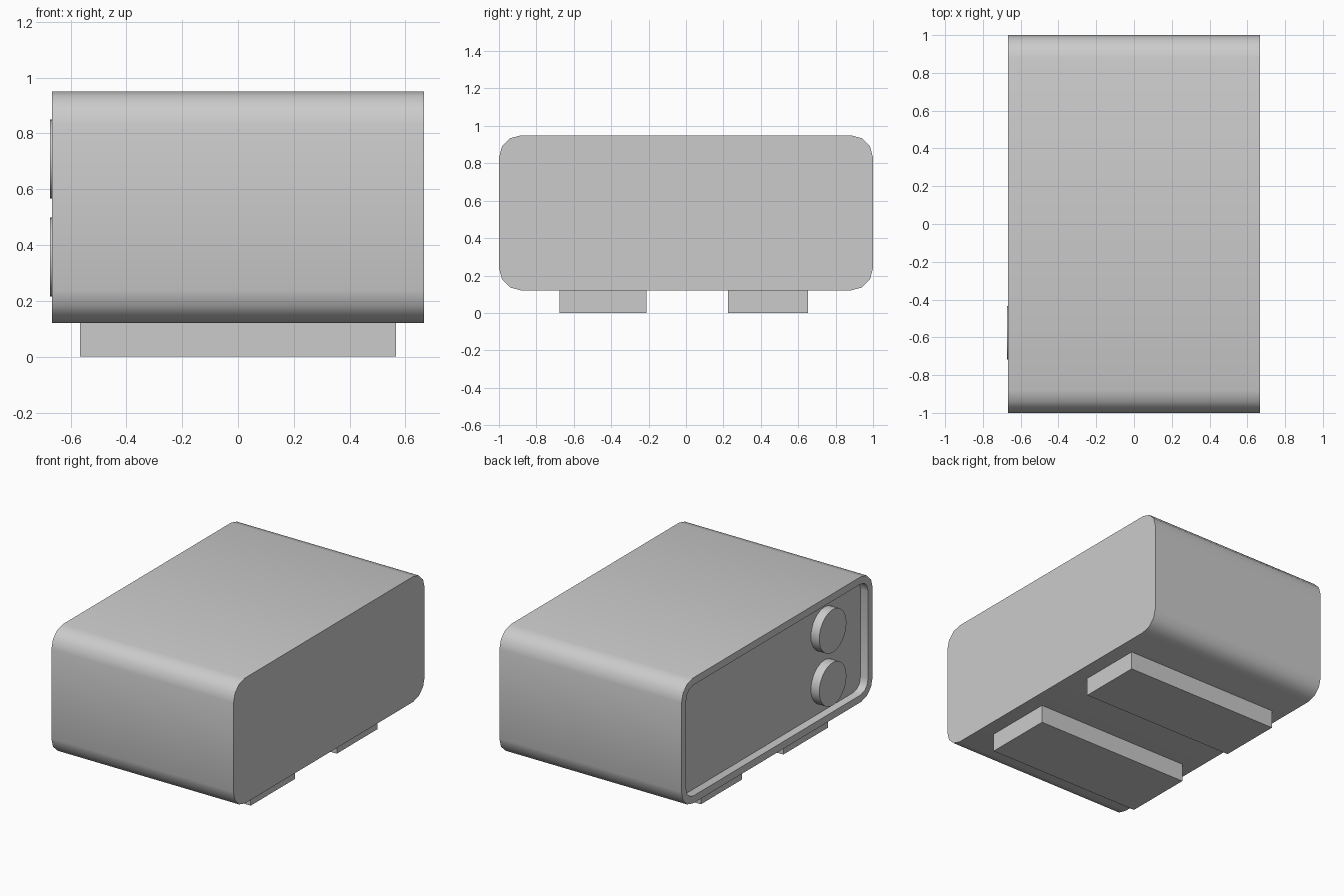
import bpy, bmesh
from math import radians, pi
from mathutils import Matrix, Vector

if "Cube" in bpy.data.objects:
    bpy.data.objects.remove(bpy.data.objects["Cube"])


def finish(name, bm):
    bmesh.ops.recalc_face_normals(bm, faces=bm.faces)
    mesh = bpy.data.meshes.new(name)
    bm.to_mesh(mesh)
    bm.free()
    obj = bpy.data.objects.new(name, mesh)
    bpy.context.collection.objects.link(obj)
    bpy.ops.object.select_all(action='DESELECT')
    obj.select_set(True)
    bpy.context.view_layer.objects.active = obj
    bpy.ops.object.shade_smooth_by_angle(angle=radians(40))
    return obj


def box(lo, hi):
    lo, hi = Vector(lo), Vector(hi)
    bm = bmesh.new()
    bmesh.ops.create_cube(bm, size=1, matrix=Matrix.Translation((lo + hi) / 2)
                          @ Matrix.Diagonal((*(hi - lo), 1)))
    return bm


# Case: box with its four long edges rounded
bm = box((-0.667, -1, 0.12), (0.667, 1, 0.95))
long_edges = [e for e in bm.edges
              if abs(e.verts[0].co.x - e.verts[1].co.x) > 1]
bmesh.ops.bevel(bm, geom=long_edges, offset=0.12, offset_type='OFFSET',
                segments=3, profile=0.5, affect='EDGES')

# Recessed control panel on the -x end, inside a thin rim
bm.normal_update()
panel = min(bm.faces, key=lambda f: f.calc_center_median().x)
bmesh.ops.inset_region(bm, faces=[panel], thickness=0.048, use_even_offset=True)
recess = bmesh.ops.extrude_discrete_faces(bm, faces=[panel])['faces'][0]
bmesh.ops.translate(bm, verts=recess.verts, vec=(0.055, 0, 0))
finish("case", bm)

# Control knobs standing on the recessed panel
for name, z in (("upper_knob", 0.708), ("lower_knob", 0.357)):
    bm = bmesh.new()
    bmesh.ops.create_cone(bm, cap_ends=True, segments=32, radius1=0.142,
                          radius2=0.142, depth=0.062,
                          matrix=Matrix.Translation((-0.642, -0.575, z))
                          @ Matrix.Rotation(pi / 2, 4, 'Y'))
    finish(name, bm)

# Two wide foot rails
for name, y0, y1 in (("front_foot", -0.675, -0.21), ("back_foot", 0.225, 0.652)):
    finish(name, box((-0.566, y0, 0), (0.566, y1, 0.125)))
